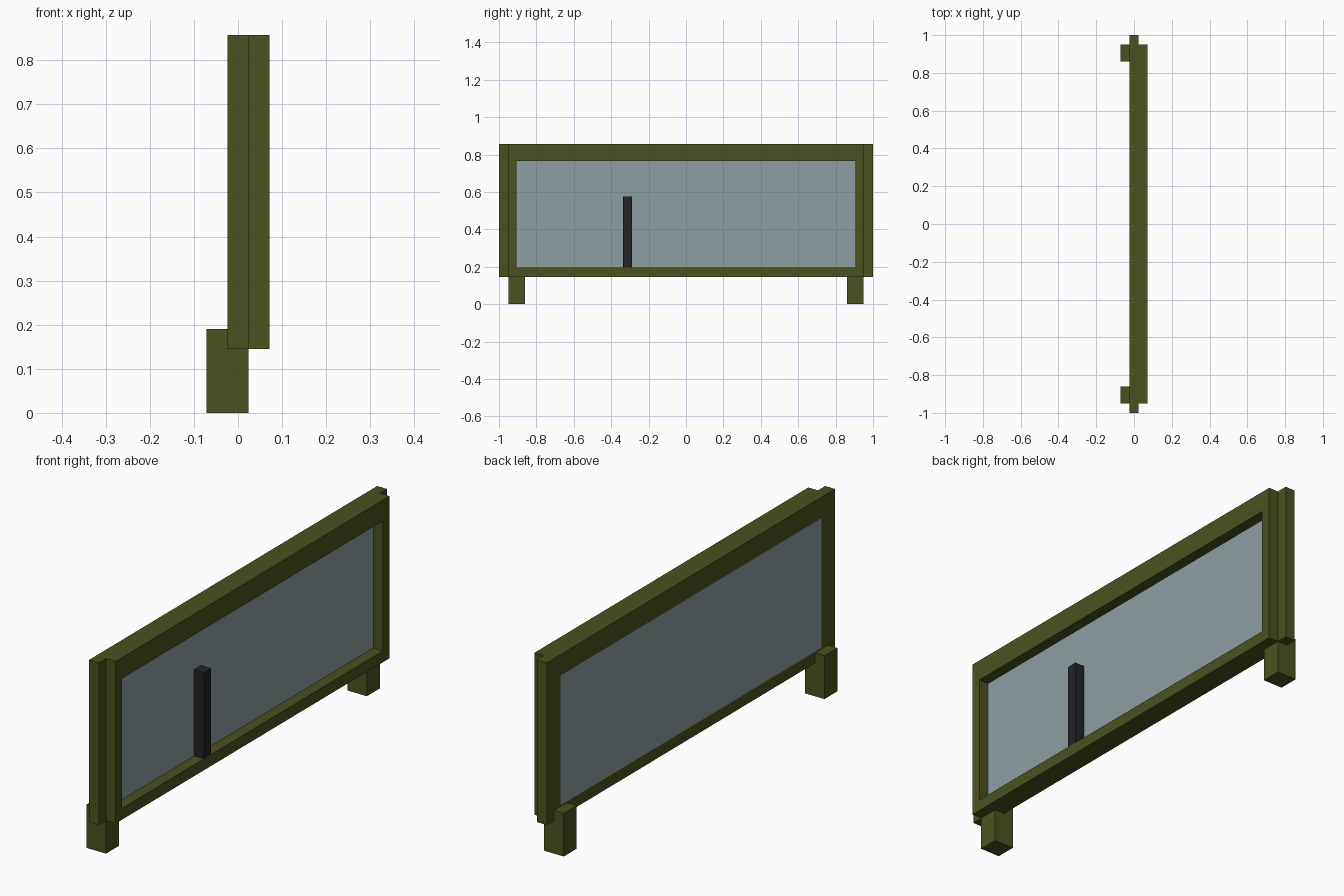
import bpy
import bmesh

cube = bpy.data.objects.get("Cube")
if cube:
    bpy.data.objects.remove(cube, do_unlink=True)


def material(name, rgb):
    mat = bpy.data.materials.new(name)
    mat.use_nodes = True
    color = (*rgb, 1.0)
    mat.diffuse_color = color
    mat.node_tree.nodes["Principled BSDF"].inputs["Base Color"].default_value = color
    return mat


olive = material("olive_paint", (0.069, 0.083, 0.015))
glass = material("grey_blue_panel", (0.27, 0.345, 0.365))
black = material("black_metal", (0.017, 0.016, 0.018))


def finish(name, bm, mat):
    bmesh.ops.recalc_face_normals(bm, faces=bm.faces)
    mesh = bpy.data.meshes.new(name)
    bm.to_mesh(mesh)
    bm.free()
    mesh.materials.append(mat)
    obj = bpy.data.objects.new(name, mesh)
    bpy.context.collection.objects.link(obj)
    return obj


def box(name, xs, ys, zs, mat):
    bm = bmesh.new()
    bmesh.ops.create_cube(bm, size=1)
    for v in bm.verts:
        v.co = [(a + b) / 2 + c * (b - a) for c, (a, b) in zip(v.co, (xs, ys, zs))]
    return finish(name, bm, mat)


# Shared depth planes and heights
BACK, MID, FACE = -0.024, 0.024, 0.071
BOTTOM, SILL, HEAD, TOP = 0.145, 0.195, 0.765, 0.857
OUTER, INNER = 0.95, 0.905


def rectangle(bm, half, low, high):
    corners = ((-half, low), (half, low), (half, high), (-half, high))
    return [bm.verts.new((BACK, y, z)) for y, z in corners]


# Frame: a rectangular ring extruded through its depth
bm = bmesh.new()
outside = rectangle(bm, OUTER, BOTTOM, TOP)
inside = rectangle(bm, INNER, SILL, HEAD)
ring = []
for i in range(4):
    j = (i + 1) % 4
    ring.append(bm.faces.new((outside[i], outside[j], inside[j], inside[i])))
extruded = bmesh.ops.extrude_face_region(bm, geom=ring, use_keep_orig=True)
moved = [g for g in extruded["geom"] if isinstance(g, bmesh.types.BMVert)]
bmesh.ops.translate(bm, verts=moved, vec=(FACE - BACK, 0, 0))
finish("frame", bm, olive)

# Panel, flush with the back of the frame
box("panel", (BACK, MID), (-INNER, INNER), (SILL, HEAD), glass)

# Handle bar standing on the sill
box("handle_bar", (MID, FACE), (-0.338, -0.29), (SILL, 0.575), black)

# Edge strips and feet at both ends
for side, label in ((-1, "front"), (1, "back")):
    box(label + "_edge_strip", (BACK, MID), sorted((side * OUTER, side)),
        (BOTTOM, TOP), olive)
    box(label + "_foot", (-FACE, MID), sorted((side * 0.86, side * OUTER)),
        (0, 0.19), olive)
